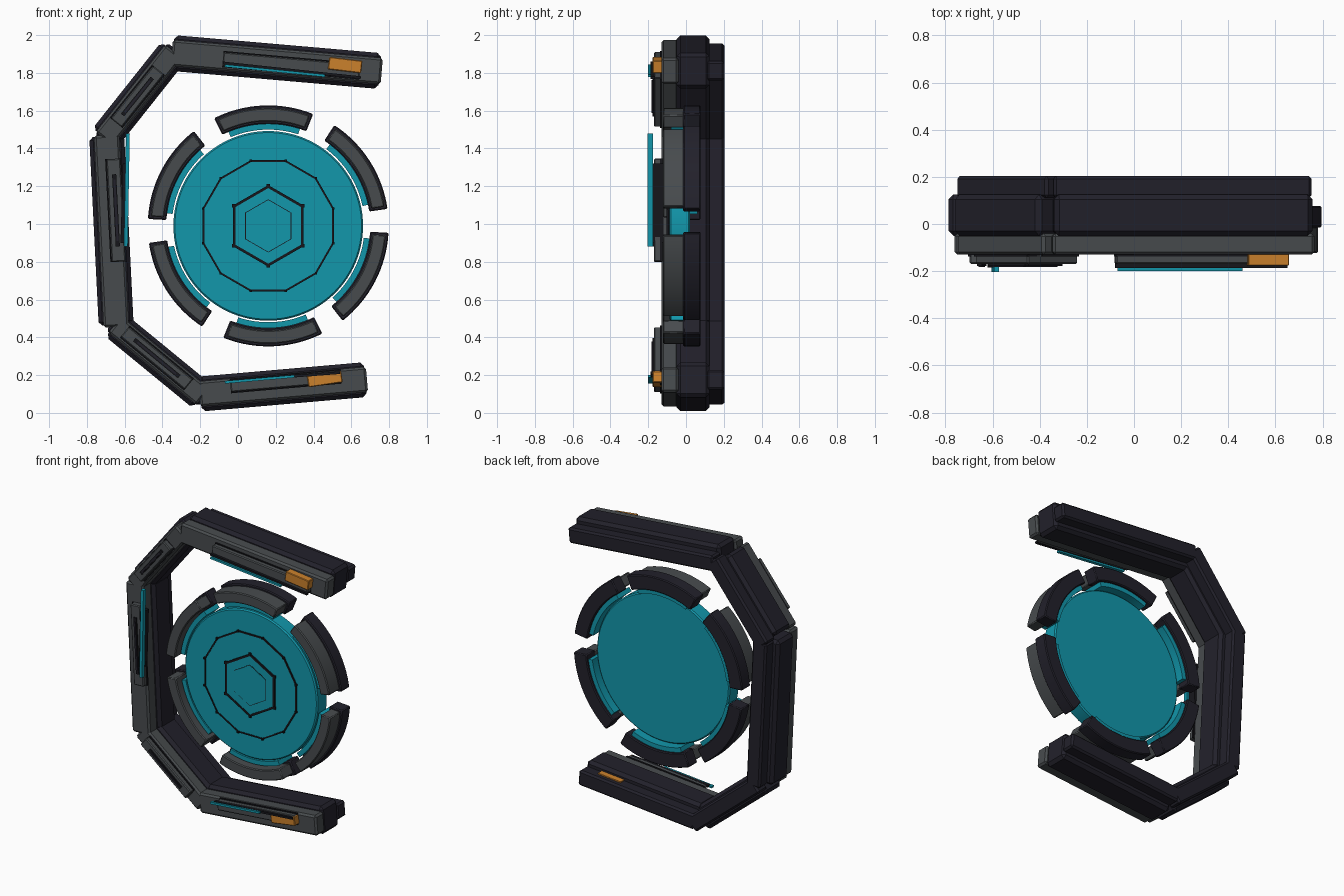
import bpy, bmesh
from math import sin, cos, atan2, hypot, radians, pi

if "Cube" in bpy.data.objects:
    bpy.data.objects.remove(bpy.data.objects["Cube"])


def material(name, rgb):
    m = bpy.data.materials.new(name)
    m.diffuse_color = (*rgb, 1)
    m.use_nodes = True
    m.node_tree.nodes["Principled BSDF"].inputs["Base Color"].default_value = m.diffuse_color
    return m


NAVY = material("dark navy", (0.016, 0.015, 0.024))
GREY = material("gunmetal grey", (0.064, 0.071, 0.076))
BLACK = material("black trim", (0.008, 0.008, 0.011))
CYAN = material("cyan", (0.006, 0.31, 0.41))
ORANGE = material("orange", (0.60, 0.22, 0.025))


def finish(name, bm, mat, bevel=0.0, smooth=False):
    bmesh.ops.recalc_face_normals(bm, faces=bm.faces)
    mesh = bpy.data.meshes.new(name)
    bm.to_mesh(mesh)
    bm.free()
    mesh.materials.append(mat)
    if smooth:
        mesh.shade_smooth()
        mesh.set_sharp_from_angle(angle=radians(30))
    ob = bpy.data.objects.new(name, mesh)
    bpy.context.collection.objects.link(ob)
    if bevel:
        mod = ob.modifiers.new("bevel", 'BEVEL')
        mod.width = bevel
        mod.segments = 1
        mod.limit_method = 'ANGLE'
    return ob


def bar(name, p, q, width, y0, y1, mat, bevel=0.0):
    """Box running from p to q (x, z), between depths y0 and y1."""
    bm = bmesh.new()
    bmesh.ops.create_cube(bm, size=1)
    dx, dz = q[0] - p[0], q[1] - p[1]
    bmesh.ops.scale(bm, verts=bm.verts, vec=(hypot(dx, dz), y1 - y0, width))
    ob = finish(name, bm, mat, bevel)
    ob.location = ((p[0] + q[0]) / 2, (y0 + y1) / 2, (p[1] + q[1]) / 2)
    ob.rotation_euler = (0, -atan2(dz, dx), 0)
    return ob


def lerp(p, q, t, off=0.0):
    """Point along p-q, shifted sideways by off."""
    dx, dz = q[0] - p[0], q[1] - p[1]
    l = hypot(dx, dz)
    return (p[0] + dx * t - dz / l * off, p[1] + dz * t + dx / l * off)


CX, CZ = 0.16, 0.99


def arc(name, r0, r1, a0, a1, n, y0, y1, mat, bevel=0.0, smooth=False):
    """Rectangular section swept about the hub; closes at 360 degrees."""
    bm = bmesh.new()
    closed = abs(a1 - a0) >= 359.9
    loops = []
    for i in range(n if closed else n + 1):
        a = radians(a0 + (a1 - a0) * i / n)
        loops.append([bm.verts.new((CX + r * cos(a), y, CZ + r * sin(a)))
                      for r, y in ((r0, y0), (r1, y0), (r1, y1), (r0, y1))])
    for i in range(n):
        A, B = loops[i], loops[(i + 1) % len(loops)]
        for j in range(4):
            k = (j + 1) % 4
            bm.faces.new((A[j], A[k], B[k], B[j]))
    if not closed:
        bm.faces.new(loops[0])
        bm.faces.new(loops[-1])
    return finish(name, bm, mat, bevel, smooth)


def disc(name, r, n, phase, y0, y1, mat, bevel=0.0, smooth=False):
    bm = bmesh.new()
    ends = [[bm.verts.new((CX + r * cos(radians(phase) + 2 * pi * i / n), y,
                           CZ + r * sin(radians(phase) + 2 * pi * i / n)))
             for i in range(n)] for y in (y0, y1)]
    for ring in ends:
        bm.faces.new(ring)
    for i in range(n):
        k = (i + 1) % n
        bm.faces.new((ends[0][i], ends[0][k], ends[1][k], ends[1][i]))
    return finish(name, bm, mat, bevel, smooth)


# C-shaped frame: navy core, grey front plate, navy rear rail
FRAME = {
    "top": ((-0.345, 1.905), (0.75, 1.81), 0.19),
    "upper_diagonal": ((-0.342, 1.912), (-0.705, 1.455), 0.165),
    "side": ((-0.695, 1.465), (-0.645, 0.465), 0.185),
    "lower_diagonal": ((-0.65, 0.465), (-0.19, 0.088), 0.16),
    "bottom": ((-0.2, 0.1), (0.674, 0.176), 0.185),
}
for name, (p, q, w) in FRAME.items():
    bar(name + "_beam", p, q, w, -0.05, 0.125, NAVY, 0.02)
    bar(name + "_front_plate", lerp(p, q, -0.005), lerp(p, q, 1.01),
        w - 0.05, -0.13, -0.04, GREY, 0.012)
    diag = "diagonal" in name
    bar(name + "_rear_rail", lerp(p, q, -0.03 if diag else 0.0),
        lerp(p, q, 1.03 if diag else 1.0), 0.105, 0.11, 0.203, NAVY, 0.012)

# Raised inlays with black trim on every beam: start, end, width
INLAYS = {
    "top": ((-0.08, 1.873), (0.645, 1.808), 0.075),
    "upper_diagonal": ((-0.42, 1.815), (-0.645, 1.535), 0.075),
    "side": ((-0.66, 1.345), (-0.632, 0.8), 0.075),
    "lower_diagonal": ((-0.60, 0.43), (-0.26, 0.15), 0.07),
    "bottom": ((-0.04, 0.142), (0.545, 0.193), 0.065),
}
for name, (p, q, w) in INLAYS.items():
    bar(name + "_inlay_rim", p, q, w + 0.012, -0.138, -0.125, BLACK)
    bar(name + "_inlay", p, q, w, -0.17, -0.125, GREY, 0.006)
    if "diagonal" in name or name == "side":
        bar(name + "_groove", lerp(p, q, 0.15), lerp(p, q, 0.85), 0.022,
            -0.178, -0.165, BLACK)
        bar(name + "_groove_fill", lerp(p, q, 0.2), lerp(p, q, 0.8), 0.01,
            -0.183, -0.17, NAVY)

# Black rods, cyan light strips and orange blocks
bar("top_rod", (-0.08, 1.853), (0.65, 1.775), 0.014, -0.187, -0.165, BLACK)
bar("bottom_rod", (-0.05, 0.168), (0.54, 0.213), 0.014, -0.187, -0.165, BLACK)
bar("top_light", (-0.07, 1.838), (0.46, 1.785), 0.014, -0.2, -0.178, CYAN)
bar("side_light", (-0.583, 1.48), (-0.594, 0.88), 0.02, -0.203, -0.175, CYAN)
bar("side_light_bracket", (-0.60, 1.32), (-0.612, 0.90), 0.02, -0.185, -0.12, BLACK)
bar("bottom_light", (-0.07, 0.162), (0.30, 0.194), 0.014, -0.2, -0.178, CYAN)
bar("top_orange_block", (0.48, 1.852), (0.655, 1.831), 0.066, -0.177, -0.12, ORANGE, 0.004)
bar("bottom_orange_block", (0.37, 0.165), (0.55, 0.192), 0.06, -0.177, -0.12, ORANGE, 0.004)
bar("rear_orange_plate", (0.38, 0.205), (0.55, 0.22), 0.012, 0.12, 0.165, ORANGE)

# Central disc with polygon outlines and stepped hexagon
disc("core_disc", 0.502, 96, 0, -0.088, 0.02, CYAN, 0.008, True)
disc("core_plate", 0.352, 12, 15, -0.093, -0.08, CYAN)
arc("core_outline", 0.350, 0.360, 15, 375, 12, -0.096, -0.085, BLACK)
disc("hex_plate", 0.205, 6, 30, -0.099, -0.085, CYAN)
arc("hex_outline", 0.200, 0.216, 30, 390, 6, -0.102, -0.085, BLACK)
arc("hex_inner_line", 0.137, 0.141, 30, 390, 6, -0.1, -0.09, BLACK)
disc("hex_center", 0.137, 6, 30, -0.102, -0.09, CYAN)
# Small studs at the outline corners
for r, n, off, s in ((0.357, 12, 15, 0.006), (0.212, 6, 30, 0.009)):
    for i in range(n):
        a = radians(off + 360 * i / n)
        x, z = CX + r * cos(a), CZ + r * sin(a)
        bar("corner_stud", (x - s, z), (x + s, z), 2 * s, -0.104, -0.085, BLACK)

# Six armoured ring segments with glowing inner strips
for k in range(6):
    c = 32.4 + 60 * k
    arc("ring_segment_back", 0.54, 0.638, c - 24.3, c + 24.3, 16,
        -0.015, 0.077, NAVY, 0.006, True)
    arc("ring_segment_front", 0.553, 0.624, c - 23, c + 23, 16,
        -0.122, -0.01, GREY, 0.006, True)
    arc("ring_light", 0.51, 0.541, c - 20.5, c + 20.5, 16,
        -0.08, 0.06, CYAN, 0.0, True)
